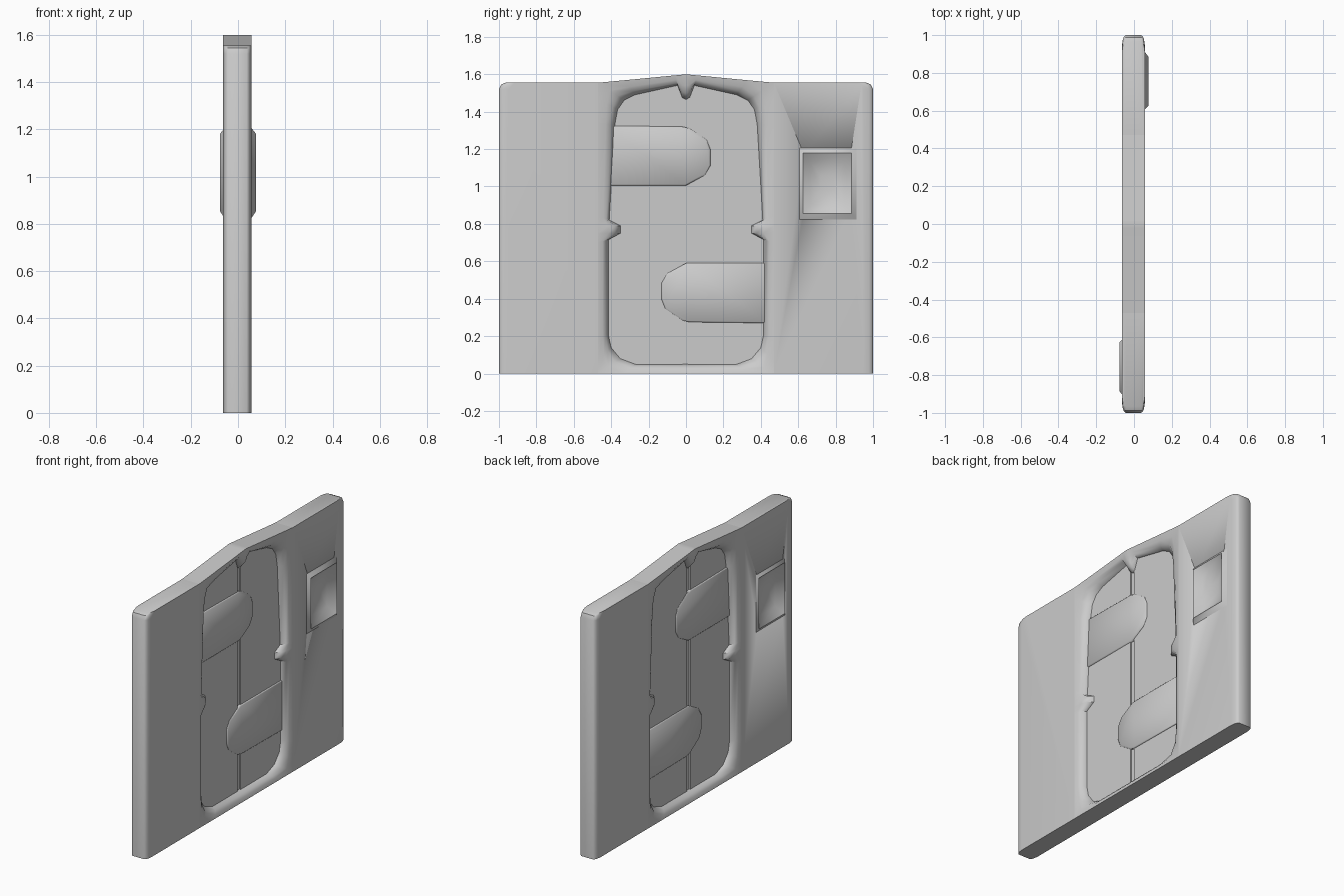
import bpy, bmesh, math

if "Cube" in bpy.data.objects:
    bpy.data.objects.remove(bpy.data.objects["Cube"])

HALF = 0.06      # half thickness of the wall
SHIFT = -0.003   # small sideways offset of the wall
grey = bpy.data.materials.new("light_grey")
grey.diffuse_color = (0.6, 0.6, 0.6, 1)
grey.use_nodes = True
grey.node_tree.nodes["Principled BSDF"].inputs["Base Color"].default_value = grey.diffuse_color


def finish(name, bm, angle=40, shift=SHIFT):
    bmesh.ops.recalc_face_normals(bm, faces=bm.faces)
    me = bpy.data.meshes.new(name)
    bm.to_mesh(me)
    bm.free()
    me.materials.append(grey)
    ob = bpy.data.objects.new(name, me)
    bpy.context.collection.objects.link(ob)
    ob.location.x = shift
    bpy.ops.object.select_all(action='DESELECT')
    ob.select_set(True)
    bpy.context.view_layer.objects.active = ob
    bpy.ops.object.shade_smooth_by_angle(angle=math.radians(angle))
    return ob


def loft(rings, cap=True, closed=False):
    """Bridge equal rings of (x, y, z) points."""
    bm = bmesh.new()
    vs = [[bm.verts.new(p) for p in r] for r in rings]
    n = len(vs[0])
    pairs = list(zip(vs, vs[1:])) + ([(vs[-1], vs[0])] if closed else [])
    for a, b in pairs:
        for i in range(n):
            j = (i + 1) % n
            bm.faces.new((a[i], a[j], b[j], b[i]))
    if cap:
        bm.faces.new(vs[0])
        bm.faces.new(vs[-1])
    return bm


def plate(name, outline, half, edge=0.0):
    """Plate in the y-z plane with softened rims."""
    def ring(x, inset):
        cy = sum(p[0] for p in outline) / len(outline)
        cz = sum(p[1] for p in outline) / len(outline)
        return [(x, y - math.copysign(inset, y - cy), z - math.copysign(inset, z - cz)) for y, z in outline]
    rings = [ring(-half, edge), ring(-half + edge, 0), ring(half - edge, 0), ring(half, edge)] if edge \
        else [ring(-half, 0), ring(half, 0)]
    return finish(name, loft(rings), 50)


def rect(y0, y1, z0, z1):
    return [(y0, z0), (y1, z0), (y1, z1), (y0, z1)]


# Wall slabs either side, with rounded outer ends and screen niches
def wall_ring(x, end, s):
    pts = [(.47, 0), (end, 0), (end, 1.52), (end - .012, 1.545), (end - .035, 1.555), (.47, 1.555)]
    return [(x, s * y, z) for y, z in pts]


for side, s in (("right", 1), ("left", -1)):
    ends = [(HALF, .95), (HALF - .004, .978), (HALF - .01, .992), (HALF - .02, 1)]
    steps = [(-x, e) for x, e in ends] + ends[::-1]
    wall = finish(side + "_wall", loft([wall_ring(x, e, s) for x, e in steps]))

    # niche cutter
    bm = loft([[(s * x, s * y, z) for y, z in rect(.63, .88, .86, 1.175)] for x in (.0, .1)])
    cutter = finish(side + "_niche_cutter", bm, shift=0)
    cutter.hide_render = True
    cutter.hide_viewport = True
    mod = wall.modifiers.new("niche", 'BOOLEAN')
    mod.operation = 'DIFFERENCE'
    mod.object = cutter
    mod.solver = 'EXACT'

    # raised screen surround with a dished inside
    levels = [(.054, rect(.605, .915, .82, 1.21)),
              (.077, rect(.625, .885, .855, 1.18)),
              (.035, rect(.665, .845, .905, 1.13)),
              (.022, rect(.72, .79, .98, 1.055))]
    bm = loft([[(s * x, s * y, z) for y, z in r] for x, r in levels], cap=False)
    bm.verts.ensure_lookup_table()
    bm.faces.new(bm.verts[12:16])
    ob = finish(side + "_screen_surround", bm, 62, shift=0)
    # outward facing side must look along s
    me = ob.data
    if sum(p.normal.x for p in me.polygons) * s < 0:
        me.flip_normals()

# Door frame: inner edge (y, z) with matching outer edge (y, z), right half
half_loop = [
    ((0, .05), (0, 0)), ((.27, .05), (.33, 0)), ((.35, .08), (.47, 0)),
    ((.40, .14), (.47, .07)), ((.415, .21), (.47, .2)), ((.415, .715), (.47, .70)),
    ((.35, .75), (.47, .75)), ((.35, .79), (.47, .79)), ((.41, .82), (.47, .84)),
    ((.38, 1.33), (.47, 1.33)), ((.365, 1.41), (.47, 1.47)), ((.33, 1.46), (.47, 1.555)),
    ((.27, 1.49), (.33, 1.568)), ((.045, 1.54), (.06, 1.594)),
    ((.02, 1.475), (.02, 1.598)), ((0, 1.465), (0, 1.6))]
loop = half_loop + [((-a, b), (-c, d)) for (a, b), (c, d) in half_loop[-2:0:-1]]


def frame_ring(x, t):
    return [(x, p[0] + (q[0] - p[0]) * t, p[1] + (q[1] - p[1]) * t) for p, q in loop]


side_rings = [(.012, 0), (.042, .25), (.054, .55), (HALF, 1)]
steps = side_rings + [(-x, t) for x, t in side_rings[::-1]]
finish("door_frame", loft([frame_ring(x, t) for x, t in steps], cap=False, closed=True), 45)

# Door leaves with a recessed seam between them
plate("left_door_leaf", rect(-.45, -.02, .02, 1.55), .013)
plate("right_door_leaf", rect(.012, .45, .02, 1.55), .013)
plate("seam_backing", rect(-.03, .03, .02, 1.55), .005)

# Interlocking lock tabs, one per leaf
tab = [(-.43, 1.005), (0, 1.005), (.10, 1.06), (.13, 1.11), (.13, 1.20),
       (.11, 1.25), (.015, 1.312), (-.02, 1.32), (-.43, 1.325)]
plate("upper_lock_tab", tab, .020, .006)
plate("lower_lock_tab", [(-y, 1.595 - z) for y, z in tab], .020, .006)
